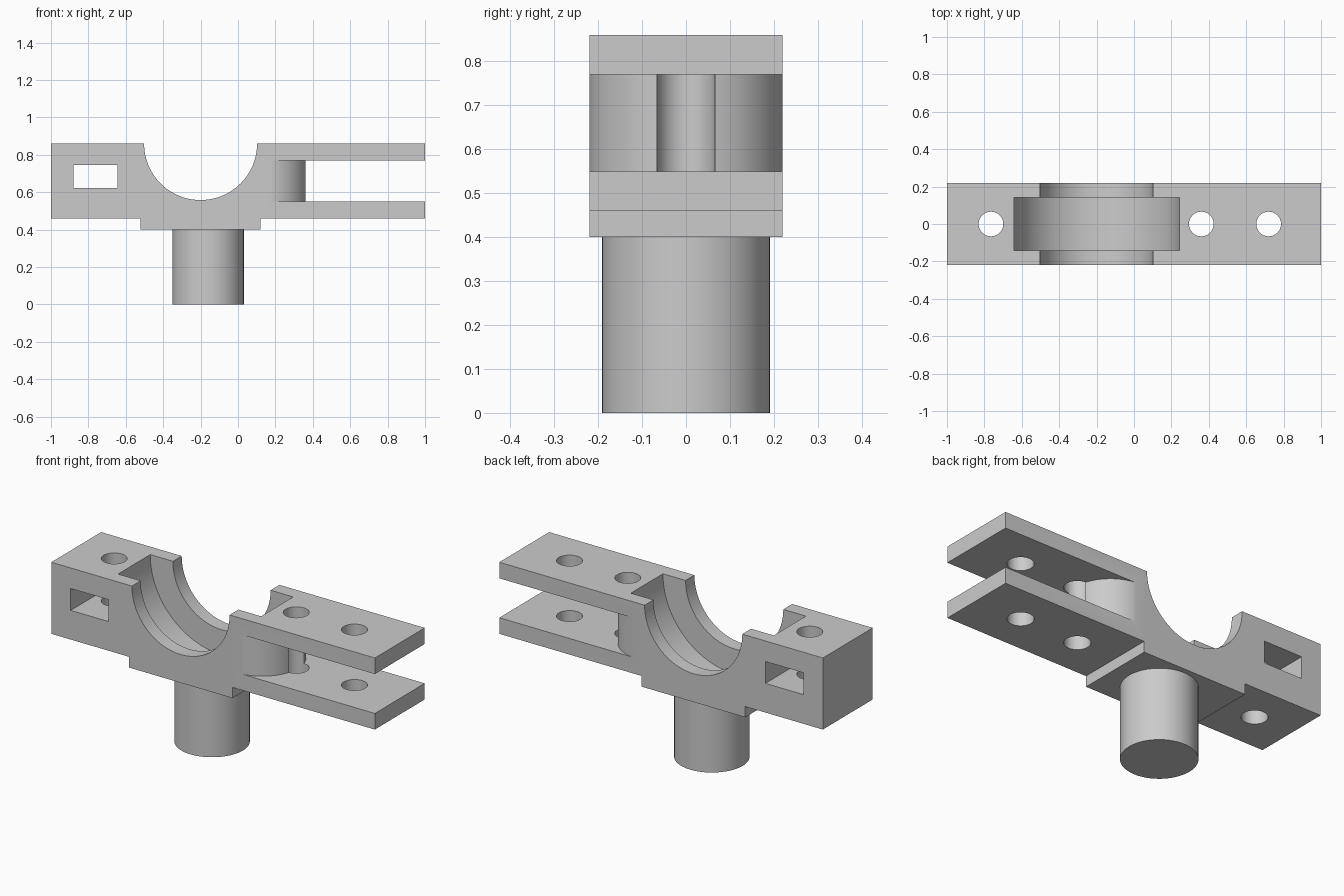
import bpy, bmesh, math
from mathutils import Vector

cube = bpy.data.objects.get("Cube")
if cube:
    bpy.data.objects.remove(cube, do_unlink=True)

# One plain grey material
grey = bpy.data.materials.new("machined_grey")
grey.use_nodes = True
grey.diffuse_color = (0.6, 0.6, 0.6, 1)
grey.node_tree.nodes["Principled BSDF"].inputs["Base Color"].default_value = (0.6, 0.6, 0.6, 1)


def arc(cx, cy, r, a0, a1, n):
    """Points along a circular arc, angles in degrees."""
    return [(cx + r * math.cos(math.radians(a0 + (a1 - a0) * i / n)),
             cy + r * math.sin(math.radians(a0 + (a1 - a0) * i / n))) for i in range(n + 1)]


def prism(name, pts, lo, hi, axis):
    """Extrude a 2D outline from lo to hi along y (outline in xz) or z (outline in xy)."""
    place = (lambda p, t: (p[0], t, p[1])) if axis == "y" else (lambda p, t: (p[0], p[1], t))
    bm = bmesh.new()
    face = bm.faces.new([bm.verts.new(place(p, lo)) for p in pts])
    new = bmesh.ops.extrude_face_region(bm, geom=[face])["geom"]
    shift = Vector(place((0, 0), hi - lo))
    bmesh.ops.translate(bm, vec=shift, verts=[g for g in new if isinstance(g, bmesh.types.BMVert)])
    bmesh.ops.recalc_face_normals(bm, faces=bm.faces)
    mesh = bpy.data.meshes.new(name)
    bm.to_mesh(mesh)
    bm.free()
    mesh.materials.append(grey)
    obj = bpy.data.objects.new(name, mesh)
    bpy.context.collection.objects.link(obj)
    return obj


def activate(obj):
    bpy.ops.object.select_all(action="DESELECT")
    obj.select_set(True)
    bpy.context.view_layer.objects.active = obj


def cut(target, cutter):
    """Subtract the cutter, then discard it."""
    cutter.hide_render = True
    mod = target.modifiers.new("cut", "BOOLEAN")
    mod.operation = "DIFFERENCE"
    mod.solver = "EXACT"
    mod.object = cutter
    activate(target)
    bpy.ops.object.modifier_apply(modifier=mod.name)
    bpy.data.objects.remove(cutter, do_unlink=True)


W, TOP, SEAT_X = 0.22, 0.86, -0.20

# Clamp body with half-round saddle and stepped pad underneath
outline = [(-1, 0.46), (-0.52, 0.46), (-0.52, 0.40), (0.12, 0.40), (0.12, 0.46), (1, 0.46), (1, TOP)]
outline += arc(SEAT_X, TOP, 0.302, 0, -180, 48) + [(-1, TOP)]
body = prism("clamp_body", outline, -W, W, "y")

# Wider ring groove inside the saddle
groove = arc(SEAT_X, TOP, 0.442, 0, -180, 56) + [(SEAT_X - 0.442, 1.0), (SEAT_X + 0.442, 1.0)]
cut(body, prism("groove_cutter", groove, -0.142, 0.142, "y"))

# Fork slot ending in a rounded wall
slot = arc(0.15, 0, 0.222, -90, 90, 40) + [(0.15, 0.3), (1.1, 0.3), (1.1, -0.3), (0.15, -0.3)]
cut(body, prism("slot_cutter", slot, 0.55, 0.77, "z"))

# Rectangular window through the solid end
window = [(-0.88, 0.623), (-0.645, 0.623), (-0.645, 0.745), (-0.88, 0.745)]
cut(body, prism("window_cutter", window, -0.3, 0.3, "y"))

# Vertical bolt holes
for x in (-0.765, 0.36, 0.72):
    cut(body, prism("bolt_cutter", arc(x, 0, 0.066, 0, 348.75, 31), 0.3, 1.0, "z"))

# Round stem below the pad
stem = prism("stem", arc(-0.16, 0, 0.191, 0, 354.375, 63), 0, 0.40, "z")

for obj in (body, stem):
    activate(obj)
    bpy.ops.object.shade_smooth_by_angle(angle=math.radians(30))
